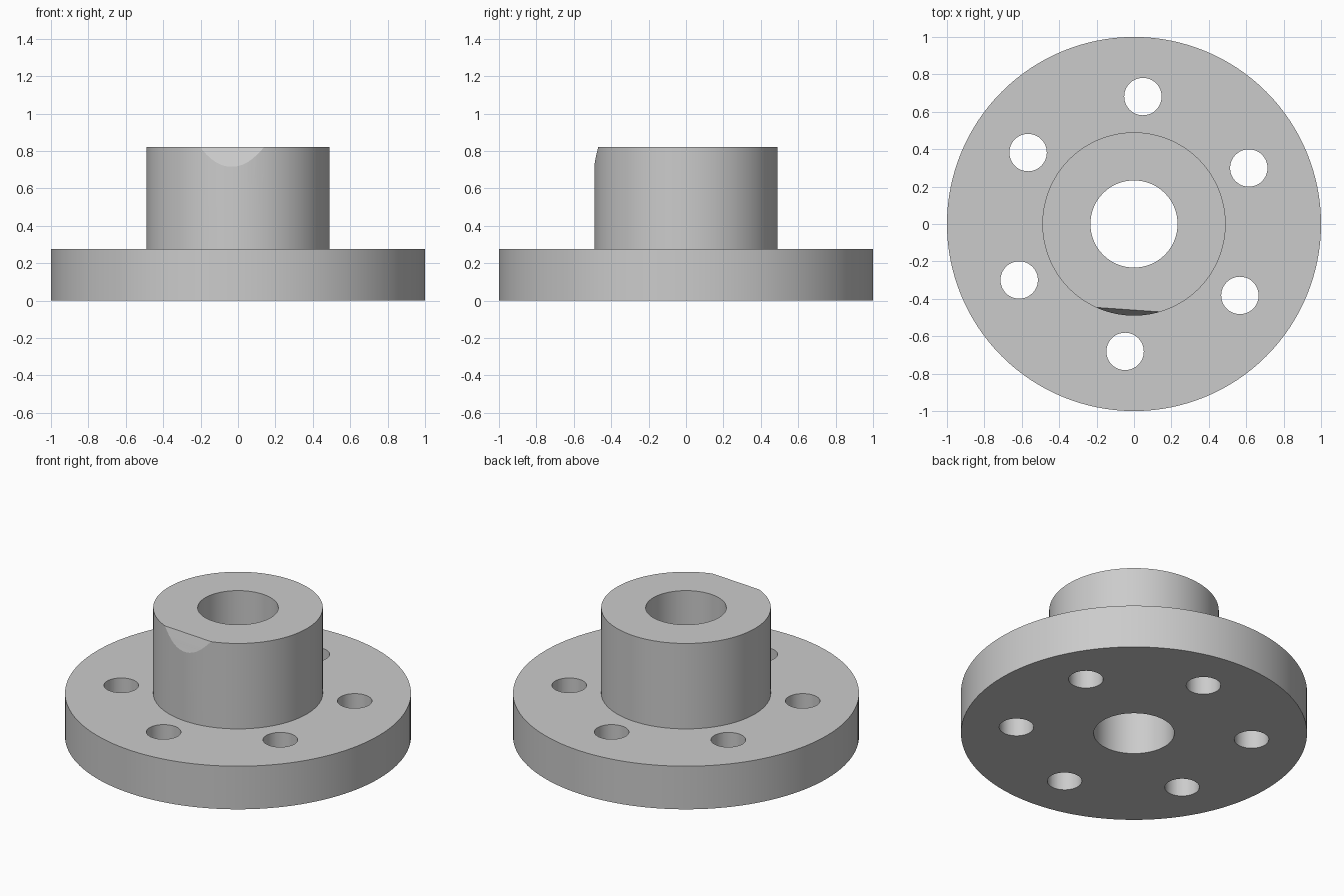
import bpy, bmesh
from math import radians, pi, cos, sin
from mathutils import Matrix

cube = bpy.data.objects.get("Cube")
if cube:
    bpy.data.objects.remove(cube, do_unlink=True)

FLANGE_R, FLANGE_H = 1.0, 0.275
HUB_R, TOP = 0.49, 0.82
BORE_R = 0.233
BOLT_R, BOLT_PITCH, BOLT_START = 0.1, 0.683, 26

steel = bpy.data.materials.new("light grey")
steel.use_nodes = True
colour = (0.6, 0.6, 0.6, 1)
steel.diffuse_color = colour
steel.node_tree.nodes["Principled BSDF"].inputs["Base Color"].default_value = colour


def make_object(name, bm):
    bmesh.ops.recalc_face_normals(bm, faces=bm.faces)
    mesh = bpy.data.meshes.new(name)
    bm.to_mesh(mesh)
    bm.free()
    mesh.materials.append(steel)
    obj = bpy.data.objects.new(name, mesh)
    bpy.context.collection.objects.link(obj)
    return obj


def cut(target, cutter):
    bpy.context.view_layer.objects.active = target
    mod = target.modifiers.new("cut", 'BOOLEAN')
    mod.operation, mod.solver, mod.object = 'DIFFERENCE', 'EXACT', cutter
    bpy.ops.object.modifier_apply(modifier=mod.name)
    bpy.data.objects.remove(cutter, do_unlink=True)


# Flange, hub and bore turned from one closed section
section = [(BORE_R, 0), (FLANGE_R, 0), (FLANGE_R, FLANGE_H),
           (HUB_R, FLANGE_H), (HUB_R, TOP), (BORE_R, TOP)]
bm = bmesh.new()
verts = [bm.verts.new((r, 0, z)) for r, z in section]
edges = [bm.edges.new((a, b)) for a, b in zip(verts, verts[1:] + verts[:1])]
bmesh.ops.spin(bm, geom=verts + edges, cent=(0, 0, 0), axis=(0, 0, 1),
               angle=2 * pi, steps=128, use_merge=True)
bmesh.ops.remove_doubles(bm, verts=bm.verts, dist=1e-4)
flange = make_object("flanged_hub", bm)

# Ring of bolt holes
bm = bmesh.new()
for i in range(6):
    a = radians(BOLT_START + 60 * i)
    place = Matrix.Translation((BOLT_PITCH * cos(a), BOLT_PITCH * sin(a), FLANGE_H / 2))
    bmesh.ops.create_cone(bm, cap_ends=True, segments=48, radius1=BOLT_R,
                          radius2=BOLT_R, depth=FLANGE_H * 2, matrix=place)
cut(flange, make_object("bolt_hole_cutter", bm))

# Shallow rounded flat on the front of the hub rim
relief = [(0.45, 0.85), (0.459, TOP), (0.474, 0.77), (0.483, 0.738),
          (0.491, 0.712), (0.6, 0.712), (0.6, 0.85)]
bm = bmesh.new()
face = bm.faces.new([bm.verts.new((-0.3, -r, z)) for r, z in relief])
extruded = bmesh.ops.extrude_face_region(bm, geom=[face])["geom"]
bmesh.ops.translate(bm, vec=(0.6, 0, 0),
                    verts=[g for g in extruded if isinstance(g, bmesh.types.BMVert)])
bmesh.ops.rotate(bm, verts=bm.verts, cent=(0, 0, 0),
                 matrix=Matrix.Rotation(radians(-4), 3, 'Z'))
cut(flange, make_object("rim_relief_cutter", bm))

bpy.ops.object.select_all(action='DESELECT')
flange.select_set(True)
bpy.context.view_layer.objects.active = flange
bpy.ops.object.shade_smooth_by_angle(angle=radians(14))
